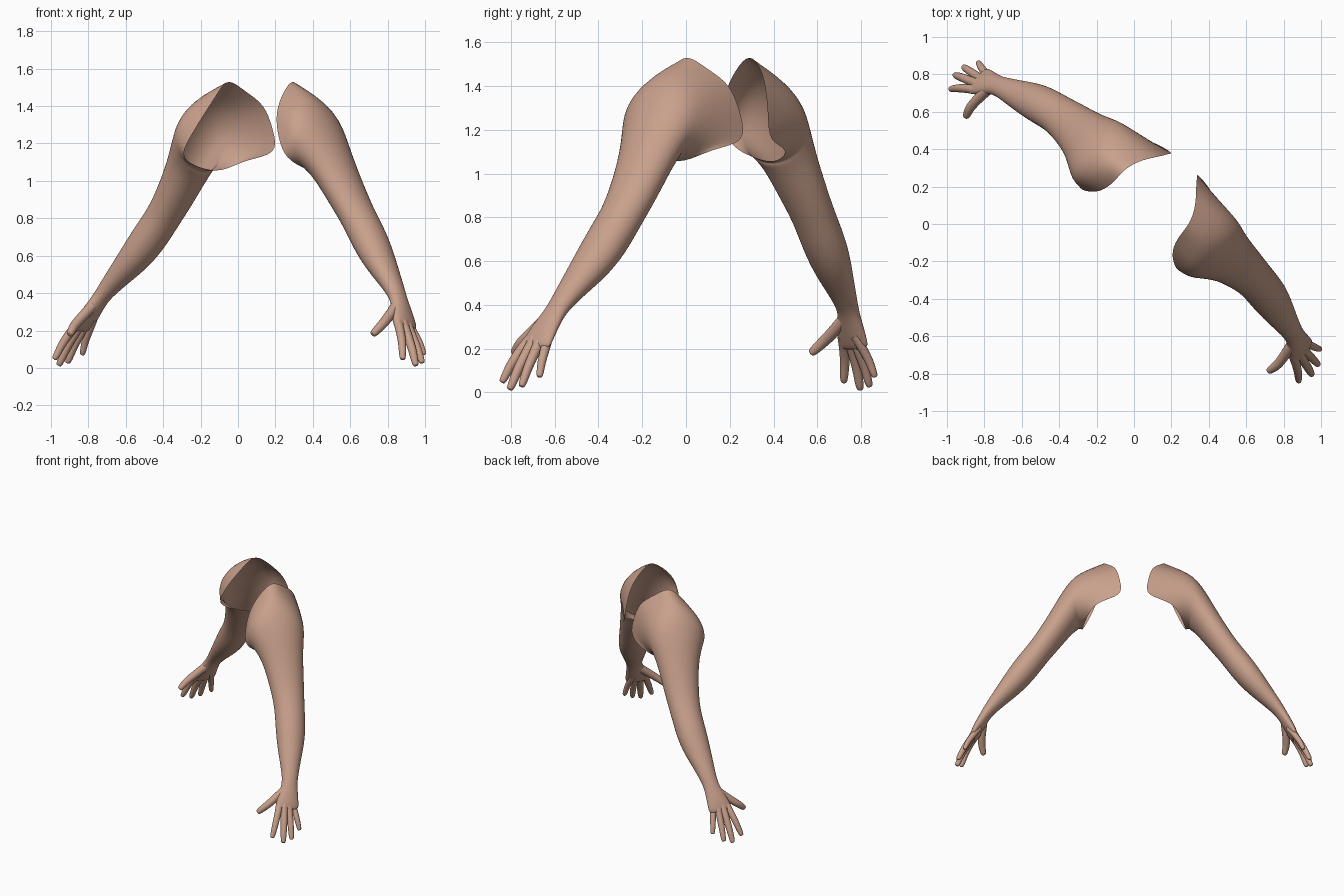
import bpy, math
from mathutils import Vector, Matrix

if "Cube" in bpy.data.objects:
    bpy.data.objects.remove(bpy.data.objects["Cube"])

# One skin colour
skin = bpy.data.materials.new("skin")
skin.diffuse_color = (0.58, 0.35, 0.26, 1)
skin.use_nodes = True
skin.node_tree.nodes["Principled BSDF"].inputs["Base Color"].default_value = skin.diffuse_color

# The pair is symmetric about a plane turned 40 degrees about z
TURN = Matrix.Rotation(math.radians(-40), 3, 'Z')


def loft(name, rings, side, cap=True, levels=2):
    """Skin a list of equal-length point rings, smooth it, mirrored when side = -1."""
    n = len(rings[0])
    verts = [TURN @ Vector((p[0] * side, p[1], p[2])) for r in rings for p in r]
    faces = []
    for k in range(len(rings) - 1):
        for i in range(n):
            j = (i + 1) % n
            faces.append((k * n + i, k * n + j, (k + 1) * n + j, (k + 1) * n + i))
    if cap:
        faces.append(tuple(range((len(rings) - 1) * n, len(rings) * n)))
    if side > 0:
        faces = [f[::-1] for f in faces]
    me = bpy.data.meshes.new(name)
    me.from_pydata(verts, [], faces)
    me.materials.append(skin)
    for p in me.polygons:
        p.use_smooth = True
    ob = bpy.data.objects.new(name, me)
    bpy.context.collection.objects.link(ob)
    sub = ob.modifiers.new("smooth", 'SUBSURF')
    sub.levels = sub.render_levels = levels
    return ob


def ring(u, v, z, tilt, p, b, n=12, grow=1.045):
    """Oval ring: half size p along the tilted outward axis, b along the depth axis."""
    t = math.radians(tilt)
    axis = Vector((math.cos(t), 0, math.sin(t)))
    out = []
    for i in range(n):
        a = (i - n / 3) * 2 * math.pi / n
        out.append(Vector((u, v, z)) + axis * (p * grow * math.cos(a))
                   + Vector((0, b * grow * math.sin(a), 0)))
    return out


# Open edge of the shoulder shell: up the front, over the top, down the back, under
shell_edge = [(.37, -.045, 1.12), (.315, -.038, 1.22), (.245, .014, 1.36), (.224, .11, 1.48),
              (.23, .19, 1.555), (.19, .29, 1.475), (.122, .37, 1.41), (.098, .41, 1.27),
              (.075, .428, 1.14), (.28, .39, 1.115), (.335, .27, 1.045), (.36, .12, 1.065)]

# Shoulder, upper arm, forearm, wrist, palm: u, v, z, tilt, half thickness, half depth
arm = [(.40, .170, 1.25, 90, .200, .205),
       (.447, .178, 1.17, 66, .142, .178),
       (.505, .190, 1.07, 36, .103, .143),
       (.60, .193, .92, 35, .093, .122),
       (.675, .190, .815, 36, .088, .108),
       (.735, .180, .735, 38, .092, .106),
       (.80, .168, .65, 40, .090, .105),
       (.87, .150, .565, 41, .078, .094),
       (.945, .127, .485, 41, .060, .074),
       (1.02, .105, .40, 38, .043, .056),
       (1.05, .090, .355, 34, .037, .058),
       (1.09, .068, .29, 30, .036, .074),
       (1.125, .052, .225, 29, .029, .086),
       (1.138, .047, .198, 29, .019, .082)]

# Fingers: root, knuckle, tip, radius
fingers = {
    "index_finger": ((1.10, .012, .26), (1.148, -.018, .20), (1.217, -.079, .045), .020),
    "middle_finger": ((1.11, .040, .26), (1.155, .025, .19), (1.248, -.006, .012), .021),
    "ring_finger": ((1.11, .070, .26), (1.148, .066, .19), (1.240, .057, .026), .020),
    "little_finger": ((1.09, .095, .26), (1.128, .107, .20), (1.195, .127, .070), .018),
    "thumb": ((1.06, .050, .33), (1.072, -.045, .255), (1.058, -.142, .178), .023),
}


def finger_rings(root, knuckle, tip, r):
    root, knuckle, tip = Vector(root), Vector(knuckle), Vector(tip)
    d = (tip - knuckle).normalized()
    side = d.cross(Vector((1, 0, 1))).normalized()
    up = side.cross(d)
    mid = knuckle.lerp(tip, .5) + Vector((.006, 0, .004))
    stops = [(root, 1.3), (knuckle, 1.2), (mid, 1.1),
             (knuckle.lerp(tip, .85), .95), (tip - d * .003, .75), (tip, .4)]
    return [[c + side * (r * 1.08 * s * math.cos(a)) - up * (r * 1.08 * s * math.sin(a))
             for a in [i * math.pi / 4 for i in range(8)]] for c, s in stops]


for label, side in (("left", 1), ("right", -1)):
    # Shoulder shell and arm in one skin
    rings = [[Vector(p) for p in shell_edge]] + [ring(*a) for a in arm]
    loft(label + "_arm", rings, side)
    # Fingers and thumb
    for name, f in fingers.items():
        loft(label + "_" + name, finger_rings(*f), side)
